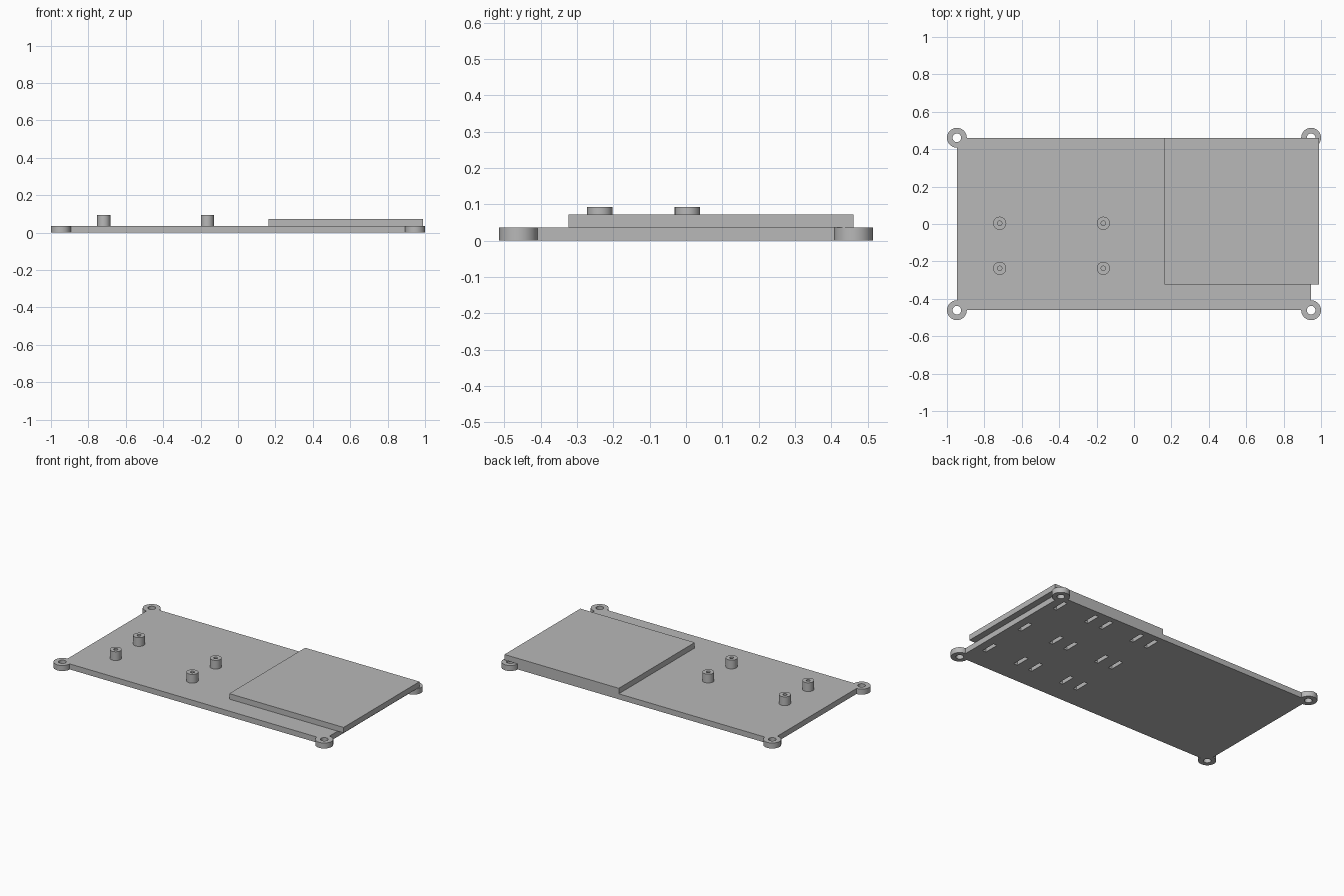
import bpy
import math

cube = bpy.data.objects.get("Cube")
if cube:
    bpy.data.objects.remove(cube, do_unlink=True)

GREY = bpy.data.materials.new("plain grey")
GREY.use_nodes = True
colour = (0.48, 0.48, 0.48, 1)
GREY.diffuse_color = colour
GREY.node_tree.nodes["Principled BSDF"].inputs["Base Color"].default_value = colour

PLATE_X, PLATE_Y, PLATE_TOP = 0.947, 0.461, 0.036


def box(name, x0, x1, y0, y1, z0, z1):
    bpy.ops.mesh.primitive_cube_add(
        size=1, location=((x0 + x1) / 2, (y0 + y1) / 2, (z0 + z1) / 2))
    ob = bpy.context.object
    ob.name = name
    ob.scale = (x1 - x0, y1 - y0, z1 - z0)
    bpy.ops.object.transform_apply(location=False, rotation=False, scale=True)
    ob.data.materials.append(GREY)
    return ob


def cylinder(name, x, y, radius, z0, z1):
    bpy.ops.mesh.primitive_cylinder_add(
        vertices=48, radius=radius, depth=z1 - z0, location=(x, y, (z0 + z1) / 2))
    ob = bpy.context.object
    ob.name = name
    ob.data.materials.append(GREY)
    return ob


def combine(target, tool, operation):
    """Apply a boolean and discard the tool."""
    mod = target.modifiers.new(operation, 'BOOLEAN')
    mod.operation = operation
    mod.solver = 'EXACT'
    mod.object = tool
    bpy.context.view_layer.objects.active = target
    bpy.ops.object.modifier_apply(modifier=mod.name)
    bpy.data.objects.remove(tool, do_unlink=True)


def smooth(ob):
    bpy.ops.object.select_all(action='DESELECT')
    ob.select_set(True)
    bpy.context.view_layer.objects.active = ob
    bpy.ops.object.shade_smooth_by_angle(angle=math.radians(30))


# Base plate with a drilled round ear on each corner
plate = box("base_plate", -PLATE_X, PLATE_X, -PLATE_Y, PLATE_Y, 0, PLATE_TOP)
corners = [(sx * PLATE_X, sy * PLATE_Y) for sx in (-1, 1) for sy in (-1, 1)]
for x, y in corners:
    combine(plate, cylinder("ear", x, y, 0.053, 0, PLATE_TOP), 'UNION')
for x, y in corners:
    combine(plate, cylinder("ear_hole", x, y, 0.023, -0.1, 0.1), 'DIFFERENCE')

# Slots through the plate, closed off above by the raised pad
for y in (0.375, 0.054, -0.267):
    for x in (0.88, 0.64, 0.53, 0.294, 0.186):
        slot = box("slot", x - 0.013, x + 0.013, y - 0.05, y + 0.05, -0.1, 0.1)
        combine(plate, slot, 'DIFFERENCE')
smooth(plate)

# Raised pad overhanging the plate edge
box("raised_pad", 0.163, 0.99, -0.323, 0.461, PLATE_TOP, 0.072)

# Hollow standoffs
for x in (-0.718, -0.164):
    for y in (0.004, -0.237):
        post = cylinder("standoff", x, y, 0.035, PLATE_TOP, 0.093)
        combine(post, cylinder("screw_hole", x, y, 0.012, PLATE_TOP - 0.1, 0.2), 'DIFFERENCE')
        smooth(post)
